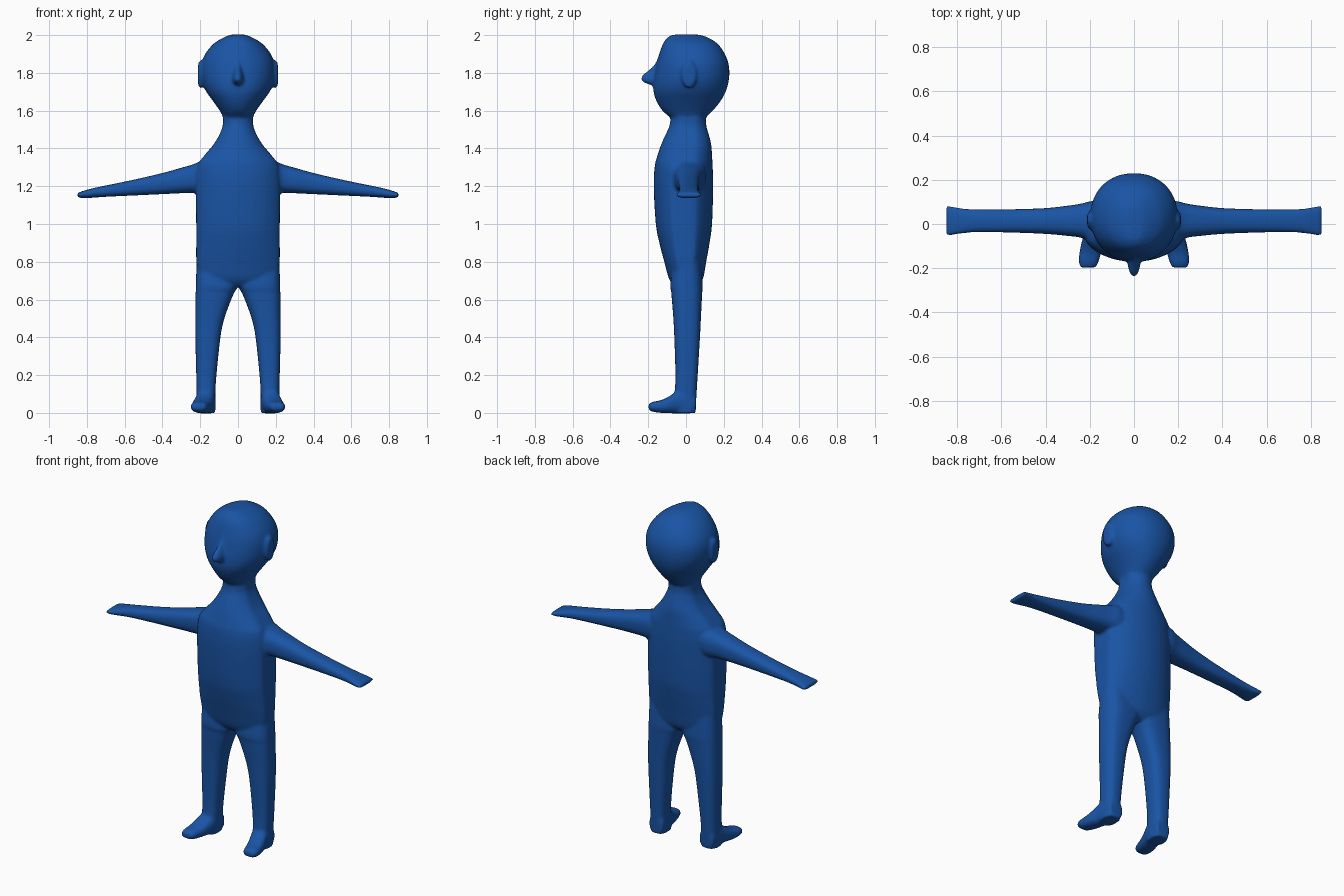
import bpy, bmesh, math

SEG = 40
bm = bmesh.new()


def spline(rows, steps=4):
    """Catmull-Rom interpolation between rows of ring sizes."""
    out = []
    for i in range(len(rows) - 1):
        p0, p1 = rows[max(i - 1, 0)], rows[i]
        p2, p3 = rows[i + 1], rows[min(i + 2, len(rows) - 1)]
        for k in range(steps):
            t = k / steps
            out.append([0.5 * (2*b + (c - a)*t + (2*a - 5*b + 4*c - d)*t*t + (3*b - a - 3*c + d)*t**3)
                        for a, b, c, d in zip(p0, p1, p2, p3)])
    return out + [list(rows[-1])]


def loft(rows, axis='z', power=2.0, side=1, clip=1.0):
    """Skin rings (t, u0, u1, v0, v1) along an axis; clip flattens the u sides."""
    rings = []
    for t, u0, u1, v0, v1 in spline(rows):
        ring = []
        for i in range(SEG):
            a = 2 * math.pi * i / SEG
            c, s = math.cos(a), math.sin(a)
            cu = math.copysign(abs(c) ** (2 / power), c) * clip
            cv = math.copysign(abs(s) ** (2 / power), s)
            u = (u0 + u1) / 2 + (u1 - u0) / 2 * max(-1, min(1, cu))
            v = (v0 + v1) / 2 + (v1 - v0) / 2 * cv
            x, y, z = {'z': (u, v, t), 'x': (t, u, v), 'y': (u, t, v)}[axis]
            ring.append(bm.verts.new((x * side, y, z)))
        rings.append(ring)
    for a, b in zip(rings, rings[1:]):
        for i in range(SEG):
            j = (i + 1) % SEG
            bm.faces.new((a[i], a[j], b[j], b[i]))
    bm.faces.new(rings[0])
    bm.faces.new(rings[-1])


def sym(rows):
    return [(z, -h, h, y0, y1) for z, h, y0, y1 in rows]


# torso and neck
loft(sym([(0.67, .17, -.06, .06), (0.71, .205, -.09, .09), (0.8, .22, -.115, .107),
          (0.9, .221, -.141, .125), (1.0, .221, -.16, .138), (1.2, .221, -.171, .144),
          (1.31, .212, -.165, .141), (1.36, .18, -.152, .138), (1.42, .13, -.132, .134),
          (1.47, .1, -.11, .122), (1.52, .081, -.088, .108), (1.57, .08, -.082, .105),
          (1.64, .08, -.08, .1)]), clip=1.09)

# head
loft(sym([(1.56, .075, -.078, .1), (1.6, .097, -.125, .142), (1.65, .132, -.156, .183),
          (1.7, .168, -.172, .21), (1.75, .19, -.172, .225), (1.8, .197, -.165, .23),
          (1.85, .194, -.155, .225), (1.9, .174, -.142, .206), (1.95, .134, -.124, .172),
          (1.98, .09, -.105, .13), (2.0, .045, -.075, .08), (2.004, .01, -.02, .02)]), power=2.15)

# nose
loft(sym([(1.89, .013, -.145, -.08), (1.84, .017, -.172, -.08), (1.795, .025, -.222, -.08),
          (1.77, .03, -.24, -.08), (1.75, .028, -.225, -.08), (1.733, .018, -.18, -.08)]))

for s in (-1, 1):
    # ear
    loft([(.13, 0, .04, 1.75, 1.83), (.19, -.022, .056, 1.722, 1.863),
          (.205, -.022, .056, 1.722, 1.863), (.212, -.008, .042, 1.74, 1.84)], 'x', side=s)
    # arm with flat hand
    loft([(.08, -.08, .1, 1.18, 1.33), (.18, -.085, .105, 1.163, 1.335),
          (.24, -.062, .092, 1.165, 1.315), (.3, -.054, .083, 1.163, 1.298),
          (.4, -.045, .072, 1.158, 1.27), (.55, -.039, .067, 1.151, 1.235),
          (.7, -.037, .066, 1.144, 1.204), (.77, -.042, .07, 1.139, 1.189),
          (.82, -.05, .079, 1.137, 1.175), (.845, -.053, .083, 1.141, 1.166),
          (.85, -.05, .08, 1.147, 1.16)], 'x', power=2.6, side=s)
    # leg
    loft([(.95, .02, .219, -.06, .07), (.8, .0, .22, -.07, .08), (.68, .0, .223, -.083, .088),
          (.64, .018, .224, -.078, .086), (.6, .036, .225, -.075, .084),
          (.5, .072, .226, -.067, .079), (.4, .093, .226, -.062, .074),
          (.2, .114, .221, -.056, .062), (.1, .12, .219, -.06, .056),
          (.03, .119, .22, -.06, .052), (-.002, .122, .218, -.06, .05)], power=2.7, side=s)
    # foot
    loft([(.052, .122, .212, .0, .1), (.0, .12, .221, -.003, .12), (-.05, .125, .228, -.003, .115),
          (-.085, .135, .238, -.002, .09), (-.13, .148, .247, .0, .068),
          (-.17, .16, .25, .005, .06), (-.198, .172, .243, .014, .05)], 'y', power=2.5, side=s)

bmesh.ops.recalc_face_normals(bm, faces=bm.faces)
mesh = bpy.data.meshes.new("figure_body")
bm.to_mesh(mesh)
bm.free()
body = bpy.data.objects.new("figure_body", mesh)
bpy.context.collection.objects.link(body)

# fuse the parts into one soft skin
remesh = body.modifiers.new("fuse", 'REMESH')
remesh.mode = 'VOXEL'
remesh.voxel_size = 0.008
remesh.use_smooth_shade = True
soften = body.modifiers.new("soften", 'SMOOTH')
soften.factor = 0.5
soften.iterations = 7

blue = bpy.data.materials.new("blue")
blue.diffuse_color = (0.01, 0.09, 0.38, 1)
mesh.materials.append(blue)
